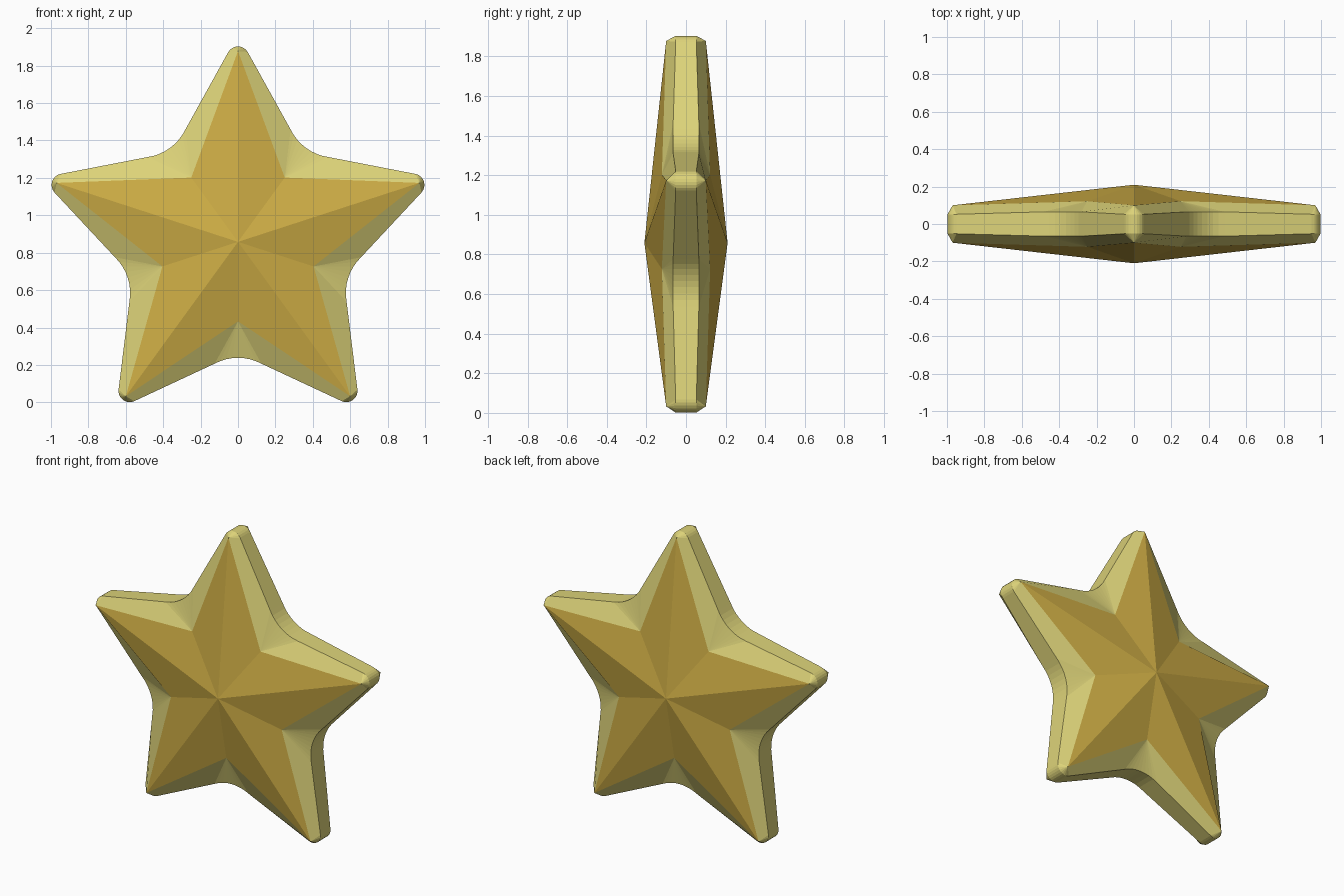
import bpy
from math import sin, cos, radians

if "Cube" in bpy.data.objects:
    bpy.data.objects.remove(bpy.data.objects["Cube"])

CZ = 0.858                      # height of the star's centre
TIP_R, TIP_Y = 1.02, 0.10       # facet tips
INNER_R, INNER_Y = 0.425, 0.122 # facet inner corners
APEX_Y = 0.21


def spin(x, r, deg):
    """Turn a point (x sideways, r outward) clockwise from straight up."""
    a = radians(deg)
    return x * cos(a) + r * sin(a), CZ - x * sin(a) + r * cos(a)


def material(name, colour):
    m = bpy.data.materials.new(name)
    m.diffuse_color = (*colour, 1)
    m.use_nodes = True
    m.node_tree.nodes["Principled BSDF"].inputs["Base Color"].default_value = m.diffuse_color
    return m


def make(name, verts, faces, mat):
    me = bpy.data.meshes.new(name)
    me.from_pydata(verts, [], faces)
    me.materials.append(mat)
    me.update()
    ob = bpy.data.objects.new(name, me)
    bpy.context.collection.objects.link(ob)
    return ob


def facing(face, side):
    return face if side < 0 else face[::-1]


gold = material("gold", (0.62, 0.42, 0.06))
pale = material("pale_gold", (0.72, 0.65, 0.19))

# Raised facets, front and back
verts, faces = [], []
for side in (-1, 1):
    base = len(verts)
    verts.append((0, side * APEX_Y, CZ))
    for k in range(10):
        r, y = ((TIP_R, TIP_Y), (INNER_R, INNER_Y))[k % 2]
        x, z = spin(0, r, 36 * k)
        verts.append((x, side * y, z))
    for k in range(10):
        f = [base, base + 1 + (k + 1) % 10, base + 1 + k]
        faces.append(facing(f, side))
make("star_facets", verts, faces, gold)

# Rounded outline: convex arc at each tip, concave arc in each valley
outline, owner = [], []         # owner = facet corner each point fans from
CAP_R, CAP_N, VAL_R, VAL_N = 0.06, 8, 0.266, 8
for k in range(5):
    for i in range(CAP_N + 1):
        a = radians(-60 + 120 * i / CAP_N)
        p = spin(CAP_R * sin(a), 0.985 + CAP_R * cos(a), 72 * k)
        outline.append((*p, 0.052))
        owner.append(2 * k)
    for i in range(VAL_N + 1):
        a = radians(-28 + 56 * i / VAL_N)
        p = spin(VAL_R * sin(a), 0.62 + VAL_R * (1 - cos(a)), 72 * k + 36)
        outline.append((*p, 0.065))
        owner.append(2 * k + 1)

# Rim: side wall plus sloping faces up to the facets
n = len(outline)
verts, faces = [], []
for side in (-1, 1):
    base = len(verts)
    verts += [(x, side * y, z) for x, z, y in outline]
    for k in range(10):
        r, y = ((TIP_R, TIP_Y), (INNER_R, INNER_Y))[k % 2]
        x, z = spin(0, r, 36 * k)
        verts.append((x, side * y, z))
    for i in range(n):
        j = (i + 1) % n
        f = [base + i, base + n + owner[i], base + n + owner[j], base + j]
        if owner[i] == owner[j]:
            f.pop(2)
        faces.append(facing(f[::-1], side))
        if side > 0:
            faces.append([i, j, base + j, base + i])
make("star_rim", verts, faces, pale)
